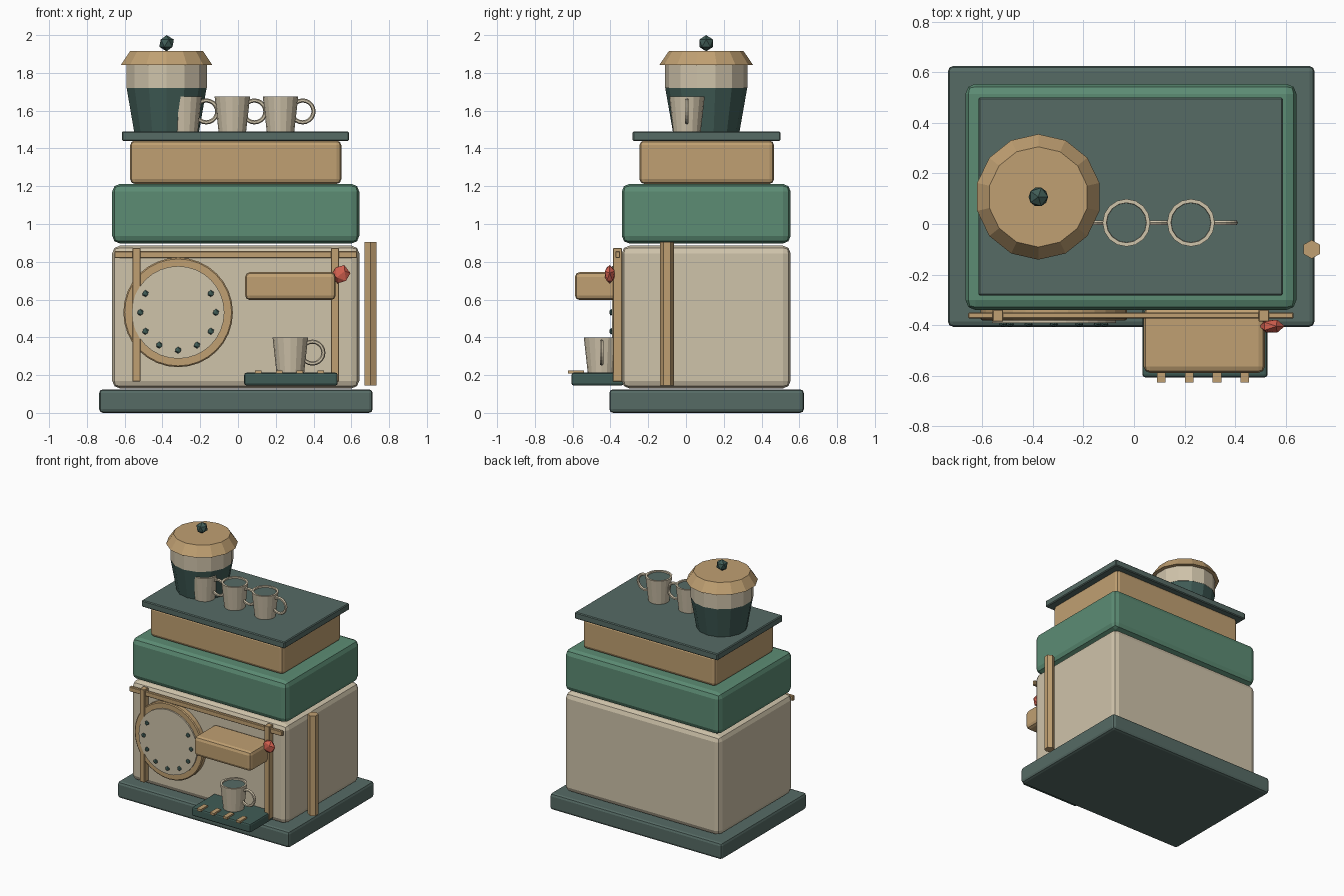
import bpy, bmesh
from math import cos, sin, pi, radians
from mathutils import Matrix, Vector

cube = bpy.data.objects.get("Cube")
if cube:
    bpy.data.objects.remove(cube, do_unlink=True)


def material(name, hex_code):
    rgb = [int(hex_code[i:i + 2], 16) / 255 for i in (0, 2, 4)]
    lin = [c / 12.92 if c <= 0.04045 else ((c + 0.055) / 1.055) ** 2.4 for c in rgb]
    m = bpy.data.materials.new(name)
    m.use_nodes = True
    m.diffuse_color = (*lin, 1)
    m.node_tree.nodes["Principled BSDF"].inputs["Base Color"].default_value = (*lin, 1)
    return m


SLATE = material("slate", "566B65")
TEAL = material("deep teal", "405C56")
GREEN = material("green", "5C8C74")
CREAM = material("cream", "CFC3AA")
TAN = material("tan", "C0A072")
RED = material("red", "D4604F")


def finish(name, bm, mats):
    bmesh.ops.recalc_face_normals(bm, faces=bm.faces)
    mesh = bpy.data.meshes.new(name)
    bm.to_mesh(mesh)
    bm.free()
    ob = bpy.data.objects.new(name, mesh)
    bpy.context.collection.objects.link(ob)
    for m in mats:
        mesh.materials.append(m)
    return ob


def box(name, x, y, z, mat, bevel=0.0, segments=2):
    """Box given by its (min, max) on each axis."""
    bm = bmesh.new()
    bmesh.ops.create_cube(bm, size=1)
    for v in bm.verts:
        v.co = Vector([(a + b) / 2 + c * (b - a) for (a, b), c in zip((x, y, z), v.co)])
    ob = finish(name, bm, [mat])
    if bevel:
        mod = ob.modifiers.new("Bevel", "BEVEL")
        mod.width = bevel
        mod.segments = segments
    return ob


def lathe(name, profile, sides, mats, place, faces=None):
    """Spin (radius, height) points round z; faces gives a material per band."""
    bm = bmesh.new()
    rings = []
    for r, h in profile:
        rings.append([bm.verts.new((r * sin(2 * pi * i / sides), r * cos(2 * pi * i / sides), h))
                      for i in range(sides)])
    for k in range(len(rings) - 1):
        a, b = rings[k], rings[k + 1]
        for i in range(sides):
            j = (i + 1) % sides
            f = bm.faces.new((a[i], a[j], b[j], b[i]))
            f.material_index = faces[k] if faces else 0
    bm.faces.new(rings[0])
    bm.faces.new(rings[-1]).material_index = faces[-1] if faces else 0
    bm.transform(place)
    return finish(name, bm, mats)


def gem(name, centre, radius, mat, squash=1.0, turn=0.0):
    bm = bmesh.new()
    bmesh.ops.create_icosphere(bm, subdivisions=1, radius=radius)
    bm.transform(Matrix.Translation(centre) @ Matrix.Diagonal((1, squash, 1, 1))
                 @ Matrix.Rotation(turn, 4, "Y"))
    return finish(name, bm, [mat])


def ring(name, centre, major, minor, mat, around=20, tube=6):
    """Round handle standing in the xz plane."""
    bm = bmesh.new()
    grid = [[bm.verts.new(((major + minor * cos(b)) * cos(a), minor * sin(b),
                           (major + minor * cos(b)) * sin(a)))
             for b in (2 * pi * j / tube for j in range(tube))]
            for a in (2 * pi * i / around for i in range(around))]
    for i in range(around):
        for j in range(tube):
            n, m = (i + 1) % around, (j + 1) % tube
            bm.faces.new((grid[i][j], grid[n][j], grid[n][m], grid[i][m]))
    bm.transform(Matrix.Translation(centre))
    return finish(name, bm, [mat])


def cup(name, x, y, z):
    profile = [(0.073, 0), (0.094, 0.188), (0.079, 0.188), (0.078, 0.178)]
    lathe(name, profile, 16, [CREAM, SLATE], Matrix.Translation((x, y, z)), [0, 0, 0, 1])
    ring(name + "_handle", (x + 0.117, y, z + 0.108), 0.058, 0.011, CREAM)


# Stacked housing
box("base", (-0.735, 0.713), (-0.406, 0.624), (0, 0.125), SLATE, 0.02)
box("body", (-0.666, 0.642), (-0.34, 0.554), (0.13, 0.885), CREAM, 0.04)
box("green_housing", (-0.666, 0.642), (-0.34, 0.554), (0.897, 1.212), GREEN, 0.04)
box("upper_housing", (-0.571, 0.547), (-0.246, 0.466), (1.212, 1.442), TAN, 0.025)
box("top_tray", (-0.615, 0.588), (-0.282, 0.5), (1.44, 1.49), SLATE, 0.006, 1)

# Bean hopper with lid and knob
hopper_place = Matrix.Translation((-0.378, 0.107, 0))
lathe("hopper", [(0.176, 1.487), (0.217, 1.72)], 14, [TEAL], hopper_place)
lathe("hopper_band", [(0.219, 1.72), (0.219, 1.845)], 14, [CREAM], hopper_place)
lathe("hopper_lid", [(0.248, 1.842), (0.198, 1.915)], 14, [TAN], hopper_place)
gem("lid_knob", (-0.378, 0.107, 1.957), 0.043, TEAL)

# Cups on top and under the spout
for i in range(3):
    cup(f"cup_{i + 1}", -0.285 + 0.255 * i, 0.005, 1.488)
cup("filled_cup", 0.277, -0.447, 0.211)

# Front frame
for side, x in (("right", -0.538), ("left", 0.513)):
    box(f"frame_post_{side}", (x - 0.021, x + 0.021), (-0.386, -0.338), (0.165, 0.872), TAN, 0.003, 1)
box("frame_bar", (-0.655, 0.63), (-0.373, -0.35), (0.82, 0.856), TAN, 0.003, 1)

# Dial with marker studs
dial_place = Matrix.Translation((-0.317, 0, 0.532)) @ Matrix.Rotation(radians(90), 4, "X")
lathe("dial_rim", [(0.29, 0.335), (0.29, 0.375), (0.283, 0.381)], 32, [TAN], dial_place)
lathe("dial_face", [(0.245, 0.335), (0.245, 0.392)], 32, [CREAM], dial_place)
for i in range(9):
    a = radians(150 + 30 * i)
    gem(f"dial_stud_{i + 1}", (-0.317 + 0.2 * cos(a), -0.396, 0.532 + 0.2 * sin(a)), 0.018, TEAL, 0.6)

# Brew head, drip tray and its slats
box("brew_head", (0.038, 0.517), (-0.588, -0.33), (0.597, 0.745), TAN, 0.025)
box("drip_tray", (0.033, 0.528), (-0.606, -0.33), (0.145, 0.213), TEAL, 0.012)
for i in range(4):
    x = 0.108 + 0.11 * i
    box(f"tray_slat_{i + 1}", (x - 0.017, x + 0.017), (-0.626, -0.54), (0.208, 0.225), TAN)

# Red knob and side steam pipe
gem("red_knob", (0.544, -0.404, 0.734), 0.052, RED, 0.58, radians(20))
lathe("steam_pipe", [(0.037, 0.146), (0.037, 0.906)], 6, [TAN], Matrix.Translation((0.702, -0.1, 0)))
